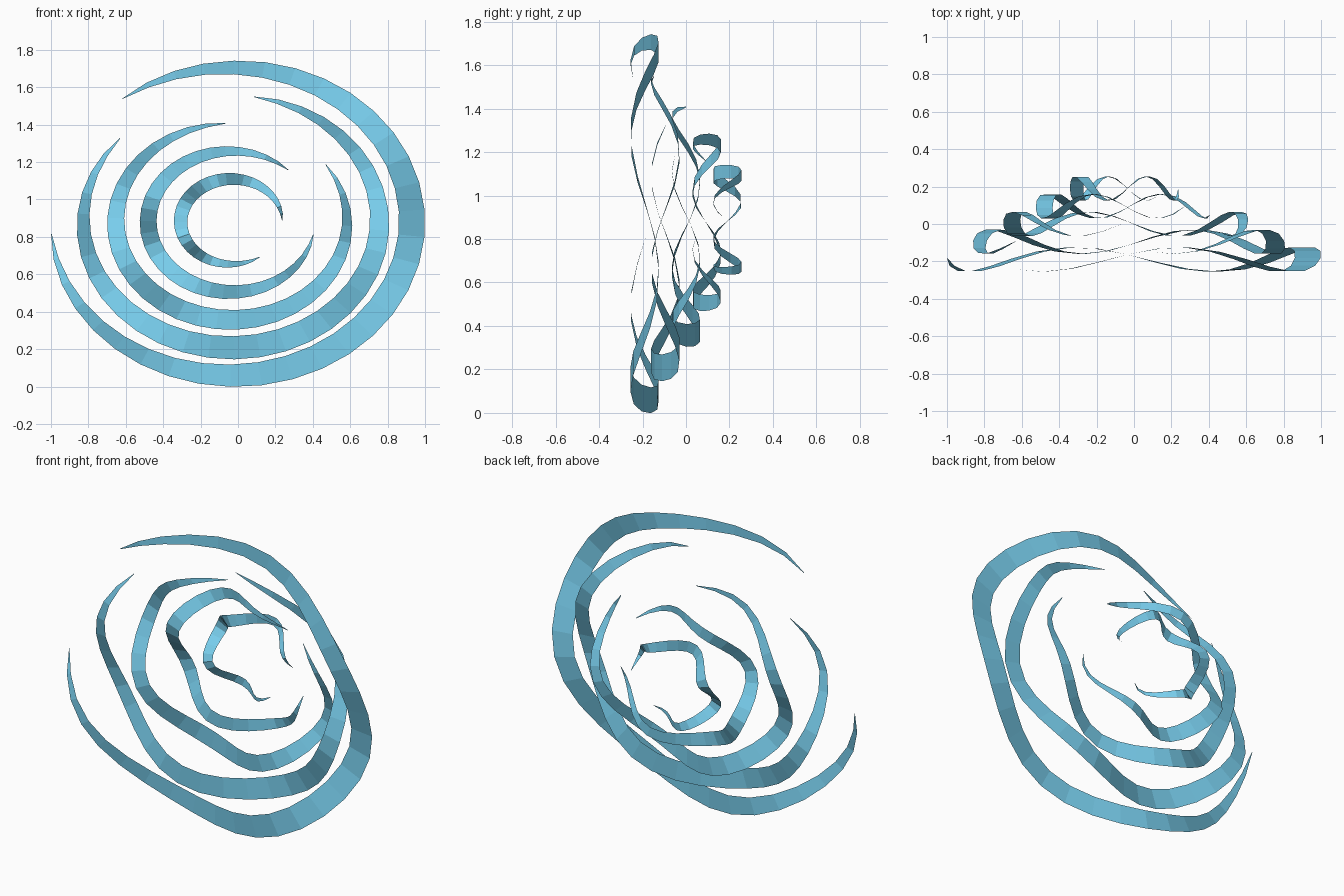
import bpy
from math import sin, cos, pi, radians

if "Cube" in bpy.data.objects:
    bpy.data.objects.remove(bpy.data.objects["Cube"])

CX, CZ = -0.035, 0.882      # common centre of the rings
SEGS = 32
SPAN = radians(302.5)

mat = bpy.data.materials.new("sky_blue")
mat.diffuse_color = (0.19, 0.62, 0.85, 1)
mat.use_nodes = True
mat.node_tree.nodes["Principled BSDF"].inputs["Base Color"].default_value = mat.diffuse_color


def ribbon(name, k):
    """Open elliptical ribbon, tapered at both ends, waving front to back."""
    rx, rz = 0.272 + 0.1735 * k, 0.228 + 0.149 * k
    width = 0.074 + 0.017 * k
    depth = 0.19 - 0.095 * k
    start = radians(1.2 + 45.84 * k)
    lag = radians(1.5 * k)
    wave = -0.065 if k % 2 == 0 else 0.065
    verts, faces = [], []
    for i in range(SEGS + 1):
        t = i / SEGS
        a = start + SPAN * t
        h = 0.5 * max(width * max(sin(pi * t), 0) ** 0.7, 0.003)
        y = depth + wave * sin(4 * (a - lag))
        for s in (-h, h):
            verts.append((CX + (rx + s) * cos(a), y, CZ + (rz + s) * sin(a)))
        if i:
            b = 2 * i
            faces.append((b - 2, b - 1, b + 1, b))
    mesh = bpy.data.meshes.new(name)
    mesh.from_pydata(verts, [], faces)
    mesh.materials.append(mat)
    obj = bpy.data.objects.new(name, mesh)
    bpy.context.collection.objects.link(obj)


# five nested ribbons, smallest at the back, each turned an eighth further
for k, name in enumerate(("inner_ribbon", "second_ribbon", "middle_ribbon",
                          "fourth_ribbon", "outer_ribbon")):
    ribbon(name, k)
